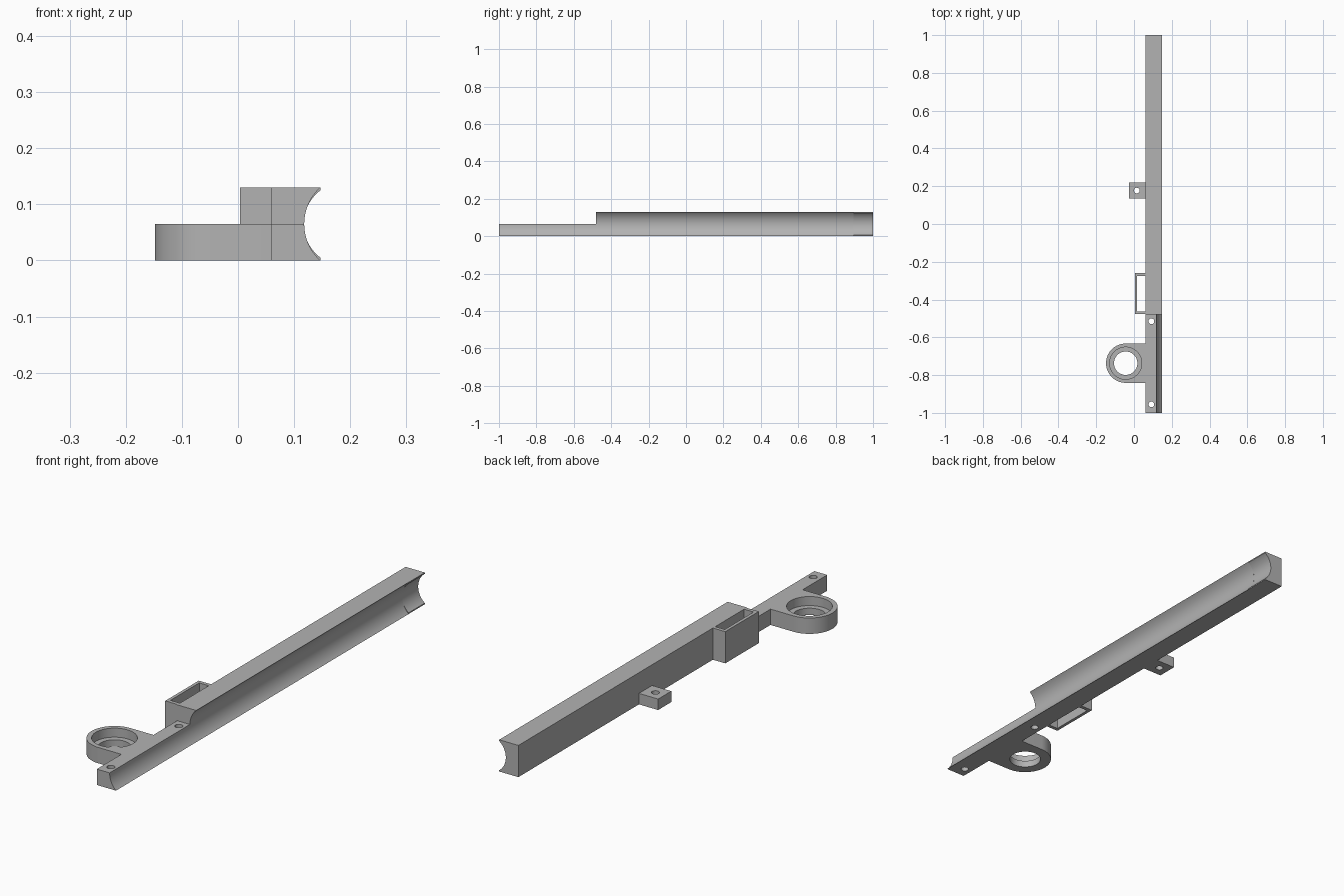
import bpy, bmesh, math
from mathutils import Vector

if "Cube" in bpy.data.objects:
    bpy.data.objects.remove(bpy.data.objects["Cube"])

grey = bpy.data.materials.new("plain grey")
grey.diffuse_color = (0.45, 0.45, 0.45, 1)
grey.use_nodes = True
grey.node_tree.nodes["Principled BSDF"].inputs["Base Color"].default_value = grey.diffuse_color


def prism(name, pts, axis, a, b):
    """Extrude a closed 2D outline: axis 'Z' takes (x, y), axis 'Y' takes (x, z)."""
    bm = bmesh.new()
    place = (lambda p: (p[0], p[1], a)) if axis == 'Z' else (lambda p: (p[0], a, p[1]))
    face = bm.faces.new([bm.verts.new(place(p)) for p in pts])
    ext = bmesh.ops.extrude_face_region(bm, geom=[face])
    step = Vector((0, 0, b - a)) if axis == 'Z' else Vector((0, b - a, 0))
    bmesh.ops.translate(bm, vec=step, verts=[v for v in ext['geom'] if isinstance(v, bmesh.types.BMVert)])
    bmesh.ops.recalc_face_normals(bm, faces=bm.faces)
    mesh = bpy.data.meshes.new(name)
    bm.to_mesh(mesh)
    bm.free()
    mesh.materials.append(grey)
    ob = bpy.data.objects.new(name, mesh)
    bpy.context.collection.objects.link(ob)
    return ob


def arc(cx, cy, r, a0, a1, n):
    return [(cx + r * math.cos(a0 + (a1 - a0) * i / n),
             cy + r * math.sin(a0 + (a1 - a0) * i / n)) for i in range(n + 1)]


def rect(x0, x1, y0, y1):
    return [(x0, y0), (x1, y0), (x1, y1), (x0, y1)]


def cut(ob, pts, z0, z1):
    """Cut a vertical prism out of a part, then remove the cutter."""
    tool = prism("cutter", pts, 'Z', z0, z1)
    tool.hide_render = True
    mod = ob.modifiers.new("cut", 'BOOLEAN')
    mod.operation, mod.solver, mod.object = 'DIFFERENCE', 'EXACT', tool
    bpy.context.view_layer.objects.active = ob
    bpy.ops.object.modifier_apply(modifier=mod.name)
    bpy.data.objects.remove(tool)


def cut_hole(ob, x, y, r, z0=-0.05, z1=0.2, n=48):
    cut(ob, arc(x, y, r, 0, 2 * math.pi, n)[:-1], z0, z1)


BACK, TIP, TOP, MID = 0.06, 0.147, 0.13, 0.065


def groove(deep, lip, top):
    """Hollow right side of the rail, from the lower lip up to height top."""
    half = MID - lip
    d = TIP - deep
    r = (d * d + half * half) / (2 * d)
    a = math.asin(half / r)
    end = -a if top > MID else 0
    return arc(deep + r, MID, r, math.pi + a, math.pi + end, 32)


# Rail: half-height front, full-height middle, tighter socket at the back end
front = prism("rail_front", [(BACK, MID), (BACK, 0)] + groove(0.118, 0, MID), 'Y', -1, -0.48)
for y in (-0.955, -0.515):
    cut_hole(front, 0.092, y, 0.015)
main = prism("rail_main", [(BACK, TOP), (BACK, 0)] + groove(0.118, 0, TOP), 'Y', -0.48, 0.895)
socket = prism("rail_socket", [(BACK, TOP), (BACK, 0), (TIP, 0)] + groove(0.117, 0.005, TOP)
               + [(TIP, TOP)], 'Y', 0.895, 1)

# Ring mount with a stepped bore
RX, RY, RR = -0.044, -0.737, 0.104
ring = prism("ring_mount", arc(RX, RY, RR, math.pi / 2, 1.5 * math.pi, 40)
             + [(BACK, RY - RR), (BACK, RY + RR)], 'Z', 0, MID)
cut_hole(ring, RX, RY, 0.085, 0.028, 0.2, 72)
cut_hole(ring, RX, RY, 0.062, -0.05, 0.2, 72)

# Open rectangular sleeve
sleeve = prism("sleeve", rect(0.004, BACK, -0.477, -0.26), 'Z', 0, TOP)
cut(sleeve, rect(0.017, 0.1, -0.462, -0.275), -0.05, 0.2)

# Small drilled tab
tab = prism("side_tab", rect(-0.027, BACK, 0.134, 0.219), 'Z', 0, 0.045)
cut_hole(tab, 0.015, 0.177, 0.015)

# Smooth curved walls, keep edges crisp
for ob in (front, main, socket, ring, sleeve, tab):
    bpy.ops.object.select_all(action='DESELECT')
    ob.select_set(True)
    bpy.context.view_layer.objects.active = ob
    bpy.ops.object.shade_smooth_by_angle(angle=math.radians(30))
